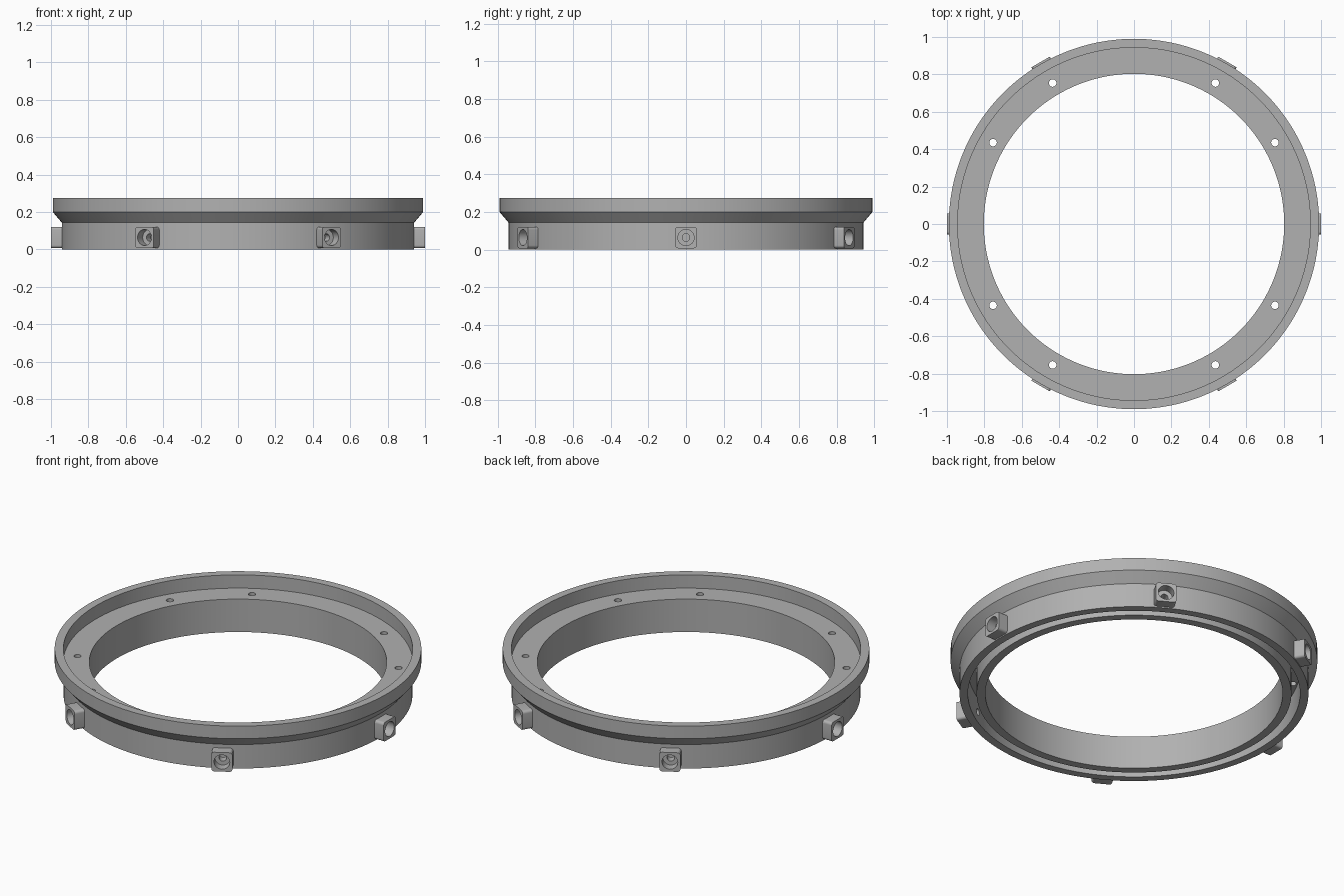
import bpy, bmesh
from math import radians, sin, cos, pi
from mathutils import Matrix

cube = bpy.data.objects.get("Cube")
if cube:
    bpy.data.objects.remove(cube)

grey = bpy.data.materials.new("Matte grey")
grey.use_nodes = True
grey.diffuse_color = (0.44, 0.44, 0.44, 1)
grey.node_tree.nodes["Principled BSDF"].inputs["Base Color"].default_value = grey.diffuse_color


def make_object(name, bm):
    bmesh.ops.recalc_face_normals(bm, faces=bm.faces)
    mesh = bpy.data.meshes.new(name)
    bm.to_mesh(mesh)
    bm.free()
    obj = bpy.data.objects.new(name, mesh)
    bpy.context.collection.objects.link(obj)
    mesh.materials.append(grey)
    return obj


def revolve(name, profile, segments, matrix=Matrix()):
    """Spin a closed (radius, height) loop around z, then place it."""
    bm = bmesh.new()
    rings = [[bm.verts.new((r * cos(2 * pi * i / segments), r * sin(2 * pi * i / segments), z))
              for i in range(segments)] for r, z in profile]
    solid = profile[0][0] < 0.05
    pairs = list(zip(rings, rings[1:]))
    if solid:
        bm.faces.new(rings[0])
        bm.faces.new(rings[-1])
    else:
        pairs.append((rings[-1], rings[0]))
    for a, b in pairs:
        for i in range(segments):
            j = (i + 1) % segments
            bm.faces.new((a[i], a[j], b[j], b[i]))
    bm.transform(matrix)
    return make_object(name, bm)


def nozzle_block(name, matrix):
    """Rounded square block along local z."""
    half, corner, steps = 0.057, 0.016, 6
    bm = bmesh.new()
    outline = []
    for sx, sy, start in ((1, 1, 0), (-1, 1, 90), (-1, -1, 180), (1, -1, 270)):
        for k in range(steps + 1):
            a = radians(start + 90 * k / steps)
            outline.append(bm.verts.new((sx * (half - corner) + corner * cos(a),
                                         sy * (half - corner) + corner * sin(a), 0.92)))
    face = bm.faces.new(outline)
    out = bmesh.ops.extrude_face_region(bm, geom=[face])
    top = [v for v in out["geom"] if isinstance(v, bmesh.types.BMVert)]
    bmesh.ops.translate(bm, verts=top, vec=(0, 0, 0.08))
    bm.transform(matrix)
    return make_object(name, bm)


def cut(obj, cutters):
    """Subtract the cutters and bake the result."""
    for c in cutters:
        mod = obj.modifiers.new("cut", "BOOLEAN")
        mod.operation, mod.solver, mod.object = "DIFFERENCE", "EXACT", c
    bpy.context.view_layer.update()
    graph = bpy.context.evaluated_depsgraph_get()
    baked = bpy.data.meshes.new_from_object(obj.evaluated_get(graph))
    obj.modifiers.clear()
    obj.data = baked


# Ring with raised lip, inner ledge and open channel underneath
ring = revolve("ring_body", [
    (0.803, 0), (0.85, 0), (0.85, 0.15), (0.897, 0.15), (0.897, 0), (0.942, 0),
    (0.942, 0.143), (0.99, 0.2), (0.99, 0.275), (0.943, 0.275),
    (0.943, 0.196), (0.803, 0.196)], 180)

# Six nozzles around the outer wall, each with a counterbore and a narrow bore
nozzles, bores = [], []
for k in range(6):
    place = (Matrix.Translation((0, 0, 0.064)) @ Matrix.Rotation(radians(60 * k), 4, "Z")
             @ Matrix.Rotation(radians(90), 4, "Y"))
    nozzles.append(nozzle_block(f"nozzle_{k + 1}", place))
    bores.append(revolve(f"bore_cutter_{k + 1}", [
        (0.02, 0.875), (0.02, 0.945), (0.043, 0.945), (0.043, 1.05)], 32, place))
    cut(nozzles[-1], [bores[-1]])

# Eight screw holes through the ledge into the channel
holes = []
for quarter in range(4):
    for offset in (30, 60):
        a = radians(90 * quarter + offset)
        holes.append(revolve("screw_hole_cutter", [(0.02, 0.1), (0.02, 0.25)], 24,
                             Matrix.Translation((0.87 * cos(a), 0.87 * sin(a), 0))))
cut(ring, bores + holes)

for cutter in bores + holes:
    bpy.data.objects.remove(cutter)

# Smooth round walls, crisp edges
bpy.ops.object.select_all(action="DESELECT")
for obj in [ring] + nozzles:
    obj.select_set(True)
bpy.context.view_layer.objects.active = ring
bpy.ops.object.shade_smooth_by_angle(angle=radians(25))
